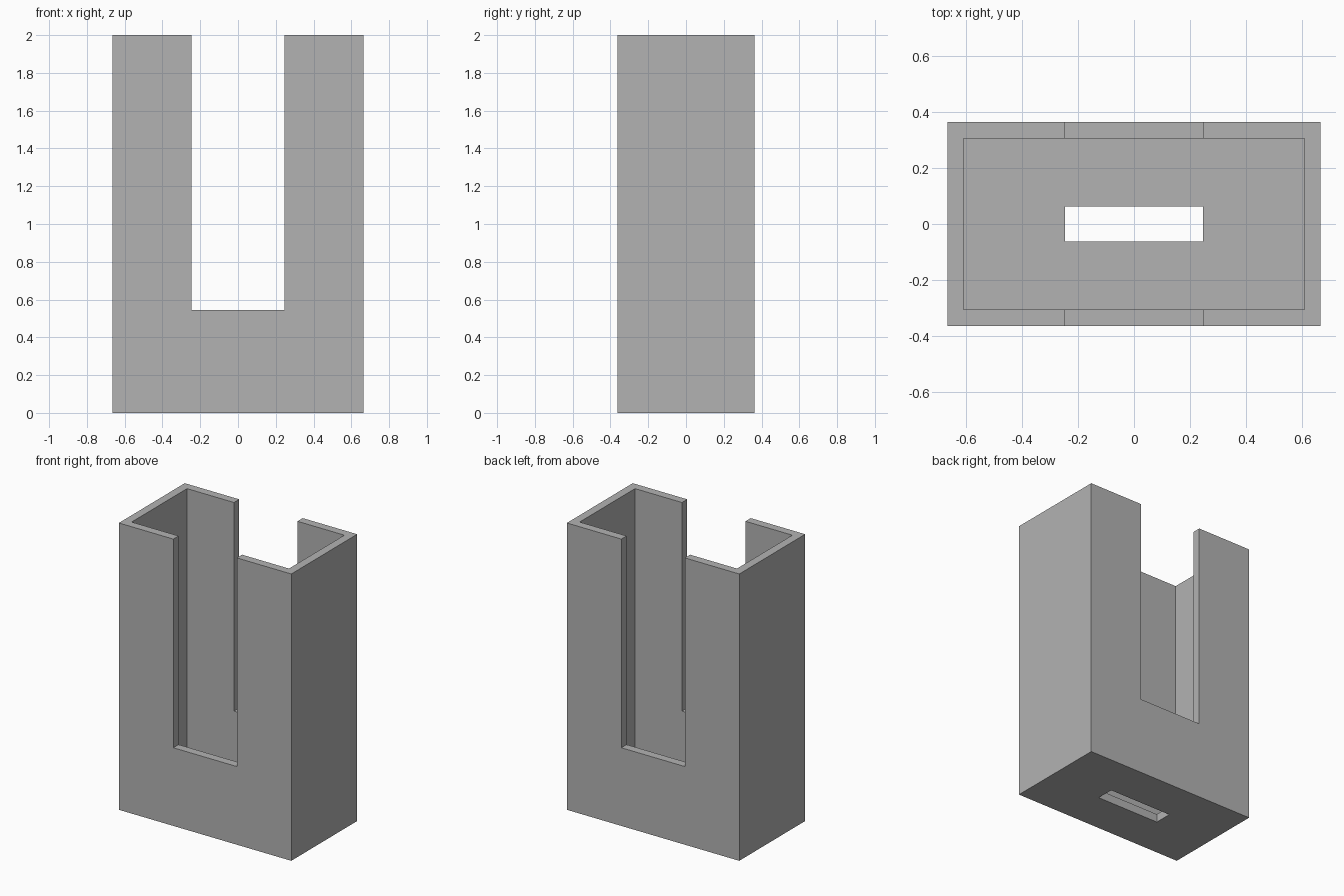
import bpy
import bmesh
from mathutils import Matrix

old = bpy.data.objects.get("Cube")
if old:
    bpy.data.objects.remove(old, do_unlink=True)

WIDTH, DEPTH, HEIGHT = 1.33, 0.726, 2.0
WALL = 0.058
SLOT_WIDTH, SLOT_BOTTOM = 0.49, 0.545
HOLE_DEPTH = 0.125
OVER = 0.2  # how far cutters reach past the body

grey = bpy.data.materials.new("plain_grey")
grey.use_nodes = True
colour = (0.45, 0.45, 0.45, 1)
grey.diffuse_color = colour
grey.node_tree.nodes["Principled BSDF"].inputs["Base Color"].default_value = colour


def box(name, width, depth, bottom, top):
    """Box centred on x and y, spanning bottom to top."""
    bm = bmesh.new()
    size = Matrix.Diagonal((width, depth, top - bottom, 1))
    place = Matrix.Translation((0, 0, (top + bottom) / 2)) @ size
    bmesh.ops.create_cube(bm, size=1, matrix=place)
    mesh = bpy.data.meshes.new(name)
    bm.to_mesh(mesh)
    bm.free()
    mesh.materials.append(grey)
    obj = bpy.data.objects.new(name, mesh)
    bpy.context.collection.objects.link(obj)
    return obj


# Rectangular holder body
holder = box("open_holder", WIDTH, DEPTH, 0, HEIGHT)

# Inner cavity, front-to-back slot, and opening in the floor
cutters = [
    box("cavity_cutter", WIDTH - 2 * WALL, DEPTH - 2 * WALL, WALL, HEIGHT + OVER),
    box("slot_cutter", SLOT_WIDTH, DEPTH + OVER, SLOT_BOTTOM, HEIGHT + OVER),
    box("floor_hole_cutter", SLOT_WIDTH, HOLE_DEPTH, -OVER, WALL + OVER),
]
bpy.context.view_layer.objects.active = holder
for cutter in cutters:
    cutter.hide_render = True
    mod = holder.modifiers.new(cutter.name, "BOOLEAN")
    mod.operation = "DIFFERENCE"
    mod.solver = "EXACT"
    mod.object = cutter
    bpy.ops.object.modifier_apply(modifier=mod.name)
    bpy.data.objects.remove(cutter, do_unlink=True)
